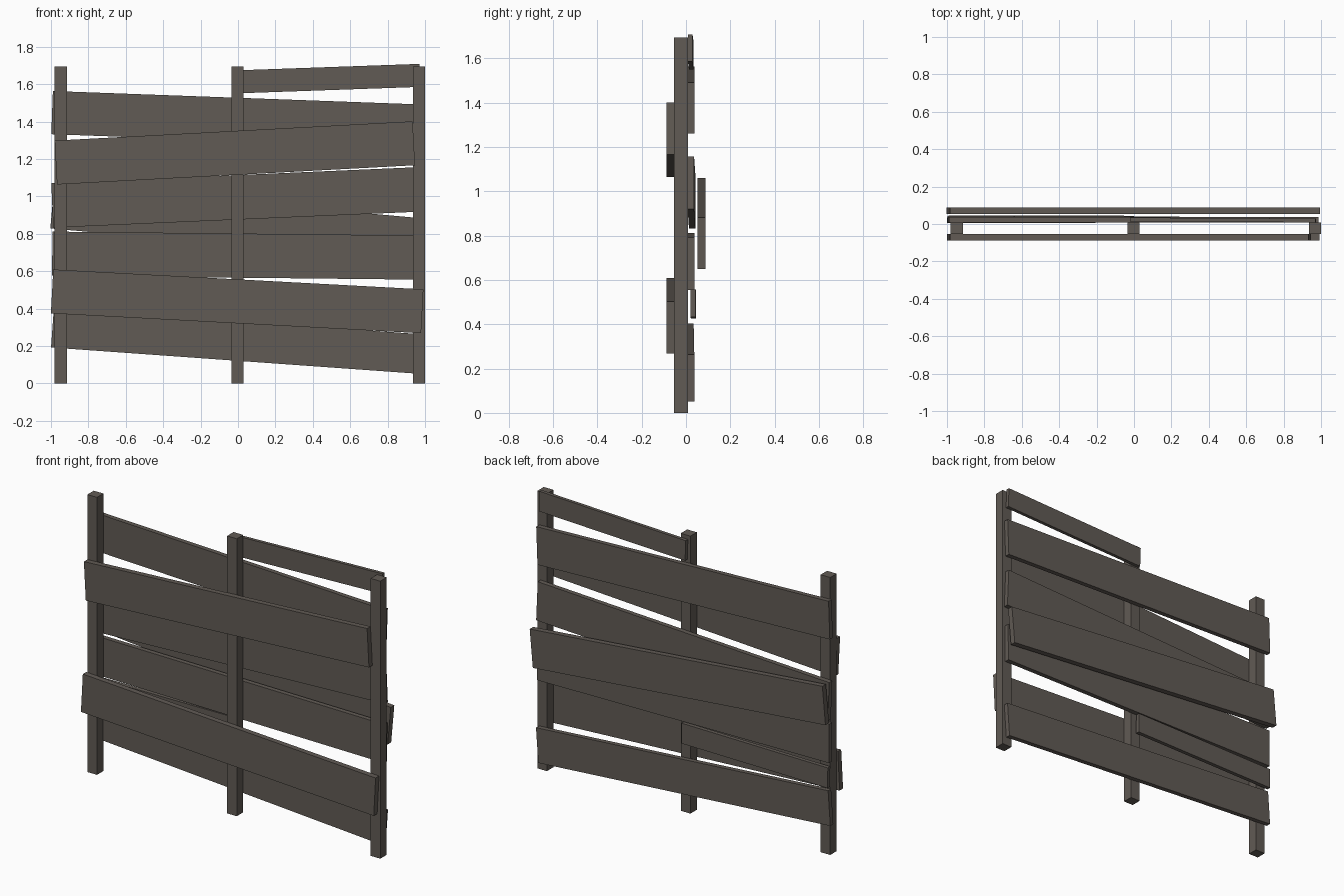
import bpy
from mathutils import Matrix, Vector

if "Cube" in bpy.data.objects:
    bpy.data.objects.remove(bpy.data.objects["Cube"])

wood = bpy.data.materials.new("weathered_wood")
wood.diffuse_color = (0.12, 0.104, 0.09, 1)
wood.use_nodes = True
wood.node_tree.nodes["Principled BSDF"].inputs["Base Color"].default_value = wood.diffuse_color


def box(name, matrix):
    """Unit cube shaped and placed by a matrix."""
    bpy.ops.mesh.primitive_cube_add(size=1)
    ob = bpy.context.object
    ob.name = name
    ob.data.transform(matrix)
    ob.data.materials.append(wood)
    return ob


def board(name, left, right, width, thick):
    """Plank running between two end centres (x, y, z)."""
    a, b = Vector(left), Vector(right)
    d = b - a
    ex = d.normalized()
    ez = Vector((0, -1, 0)).cross(ex) * -1
    ez = ez if ez.z > 0 else -ez
    ez.normalize()
    ey = ez.cross(ex)
    rot = Matrix((ex, ey, ez)).transposed().to_4x4()
    size = Matrix.Diagonal((d.length, thick, width, 1))
    return box(name, Matrix.Translation((a + b) / 2) @ rot @ size)


# Upright posts
for side, x in (("left", -0.948), ("middle", -0.003), ("right", 0.967)):
    box(side + "_post", Matrix.Translation((x, -0.023, 0.8475))
        @ Matrix.Diagonal((0.065, 0.062, 1.695, 1)))

# Planks nailed on the front
board("front_upper_plank", (-0.974, -0.071, 1.181), (0.94, -0.071, 1.284), 0.235, 0.033)
board("front_lower_plank", (-0.994, -0.071, 0.492), (0.985, -0.071, 0.386), 0.235, 0.033)

# Planks nailed on the back
board("back_top_plank", (-0.994, 0.023, 1.448), (0.982, 0.023, 1.376), 0.231, 0.029)
board("back_upper_plank", (-0.993, 0.028, 0.952), (0.982, 0.022, 1.038), 0.238, 0.029)
board("back_middle_plank", (-0.993, 0.023, 0.694), (0.982, 0.023, 0.673), 0.236, 0.029)
board("back_bottom_plank", (-0.992, 0.020, 0.298), (0.98, 0.023, 0.157), 0.212, 0.029)

# Outermost crossing plank
board("outer_back_plank", (-0.993, 0.070, 0.945), (0.985, 0.070, 0.766), 0.233, 0.034)

# Short narrow planks spanning one bay
board("short_top_plank", (-0.02, 0.024, 1.612), (0.972, 0.019, 1.647), 0.123, 0.021)
board("short_lower_plank", (-0.99, 0.034, 0.487), (0.0, 0.032, 0.495), 0.124, 0.024)
